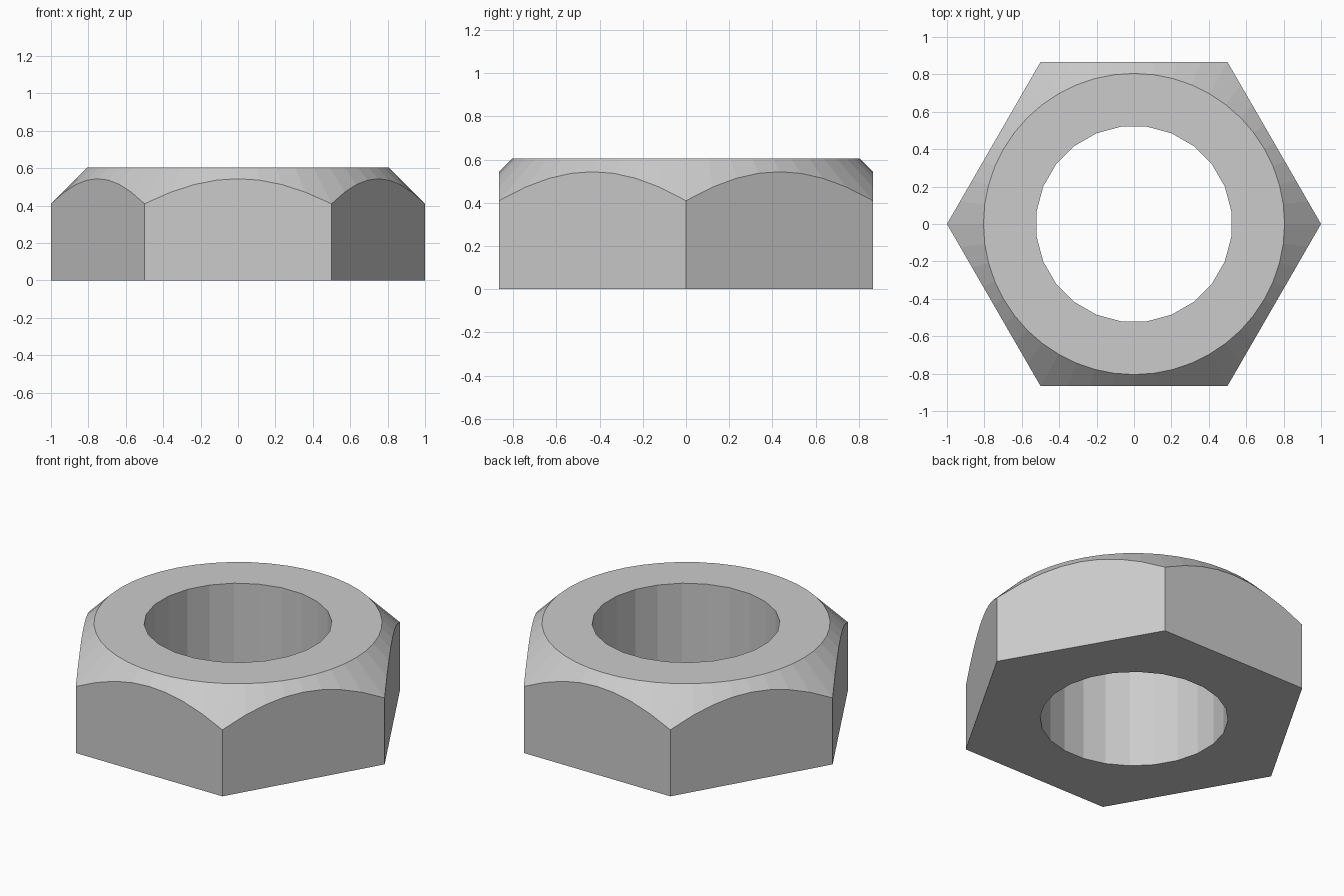
import bpy, bmesh
from math import pi, cos, sin, radians

if "Cube" in bpy.data.objects:
    bpy.data.objects.remove(bpy.data.objects["Cube"])

STEPS = 48
HEIGHT, RIM_R, HOLE_R = 0.605, 0.805, 0.525


def polygon_radius(angle, sides, radius, offset=0.0):
    """Distance from the centre to the edge of a regular polygon."""
    part = 2 * pi / sides
    return radius * cos(part / 2) / cos((angle - offset) % part - part / 2)


bm = bmesh.new()

# Cross-section at each angle: hole, hexagon side, 45-degree chamfer, top
sections = []
for i in range(STEPS):
    a = 2 * pi * i / STEPS
    hexagon = polygon_radius(a, 6, 1.0)
    hole = polygon_radius(a, 24, HOLE_R, radians(7.5))
    profile = [(hole, 0), (hexagon, 0), (hexagon, HEIGHT - (hexagon - RIM_R)),
               (RIM_R, HEIGHT), (hole, HEIGHT)]
    sections.append([bm.verts.new((r * cos(a), r * sin(a), z)) for r, z in profile])

# Bridge neighbouring cross-sections
for i, sec in enumerate(sections):
    nxt = sections[(i + 1) % STEPS]
    for j in range(len(sec)):
        k = (j + 1) % len(sec)
        bm.faces.new((sec[j], nxt[j], nxt[k], sec[k]))
bmesh.ops.recalc_face_normals(bm, faces=bm.faces)

mesh = bpy.data.meshes.new("hex_nut")
bm.to_mesh(mesh)
bm.free()
bpy.context.collection.objects.link(bpy.data.objects.new("hex_nut", mesh))
